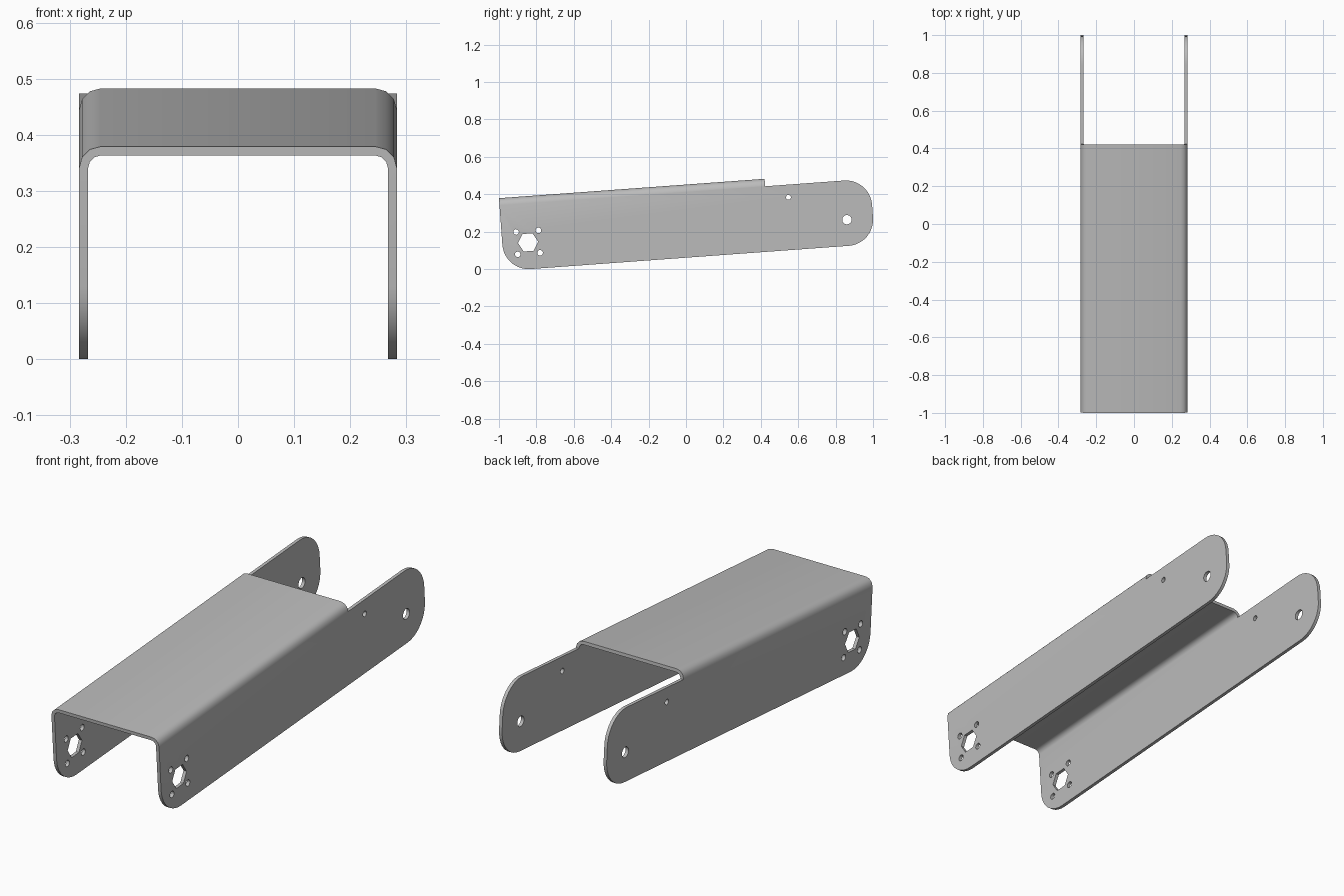
import bpy, bmesh, math
from mathutils import Vector

cube = bpy.data.objects.get("Cube")
if cube:
    bpy.data.objects.remove(cube, do_unlink=True)

HALF_W, THICK, BEND = 0.283, 0.016, 0.038   # half width, sheet thickness, outer bend radius
DEPTH, LENGTH, COVER = 0.39, 1.987, 1.424   # flange depth, flange length, cover length
CORNER, STEP = 0.14, 0.04                   # flange corner radius, rear step

steel = bpy.data.materials.new("grey_steel")
steel.use_nodes = True
grey = (0.5, 0.5, 0.5, 1)
steel.diffuse_color = grey
steel.node_tree.nodes["Principled BSDF"].inputs["Base Color"].default_value = grey


def arc(cx, cy, r, start, end, n):
    angles = [math.radians(start + (end - start) * i / n) for i in range(n + 1)]
    return [(cx + r * math.cos(a), cy + r * math.sin(a)) for a in angles]


def circle(cx, cy, r, n):
    return arc(cx, cy, r, 0, 360, n)[:-1]


def prism(name, loops, place, direction):
    """Extrude closed 2D loops, each placed in space by a function."""
    bm = bmesh.new()
    for loop in loops:
        face = bm.faces.new([bm.verts.new(place(*p)) for p in loop])
        out = bmesh.ops.extrude_face_region(bm, geom=[face])["geom"]
        verts = [g for g in out if isinstance(g, bmesh.types.BMVert)]
        bmesh.ops.translate(bm, verts=verts, vec=Vector(direction))
    bmesh.ops.recalc_face_normals(bm, faces=bm.faces)
    mesh = bpy.data.meshes.new(name)
    bm.to_mesh(mesh)
    bm.free()
    mesh.materials.append(steel)
    obj = bpy.data.objects.new(name, mesh)
    bpy.context.collection.objects.link(obj)
    return obj


# Bent sheet: U cross-section swept along the length
def half_section(offset):
    x, r = HALF_W - offset, BEND - offset
    return [(x, -DEPTH - 0.1)] + arc(x - r, -BEND, r, 0, 90, 3)


def u_line(offset):
    right = half_section(offset)
    return right + [(-x, z) for x, z in reversed(right)]


section = u_line(0) + u_line(THICK)[::-1]
channel = prism("bent_channel", [section], lambda x, z: (x, -0.1, z), (0, LENGTH + 0.2, 0))

# Side outline: rounded flange corners and the step behind the cover
rear = LENGTH - CORNER
low = CORNER - DEPTH
outline = [(0, 0.05)]
outline += arc(CORNER, low, CORNER, 180, 270, 10)
outline += arc(rear, low, CORNER, 270, 360, 10)
outline += arc(rear, -STEP - CORNER, CORNER, 0, 90, 10)
outline += [(COVER, -STEP), (COVER, 0.05)]

# Holes: hexagonal drive, four screws around it, rear pivot and pin
hub = (0.138, -0.247)
holes = [circle(*hub, 0.054, 6)]
holes += [circle(hub[0] + i, hub[1] + j, 0.015, 16) for i in (-0.06, 0.06) for j in (-0.06, 0.06)]
holes += [circle(rear, low, 0.025, 20), circle(1.544, -0.108, 0.013, 16)]

side = lambda y, z: (-0.5, y, z)
bpy.context.view_layer.objects.active = channel
for name, loops, operation in (("outline_cutter", [outline], "INTERSECT"),
                               ("hole_cutter", holes, "DIFFERENCE")):
    cutter = prism(name, loops, side, (1, 0, 0))
    cutter.hide_render = True
    mod = channel.modifiers.new(name, "BOOLEAN")
    mod.operation, mod.object, mod.solver = operation, cutter, "EXACT"
    bpy.ops.object.modifier_apply(modifier=name)
    bpy.data.objects.remove(cutter, do_unlink=True)

# Tilt the channel so it rests on its front corner
channel.rotation_euler.x = math.radians(4.17)
channel.location = (0, -1, 0.379)
bpy.ops.object.select_all(action="DESELECT")
channel.select_set(True)
bpy.ops.object.shade_smooth_by_angle(angle=math.radians(35))
